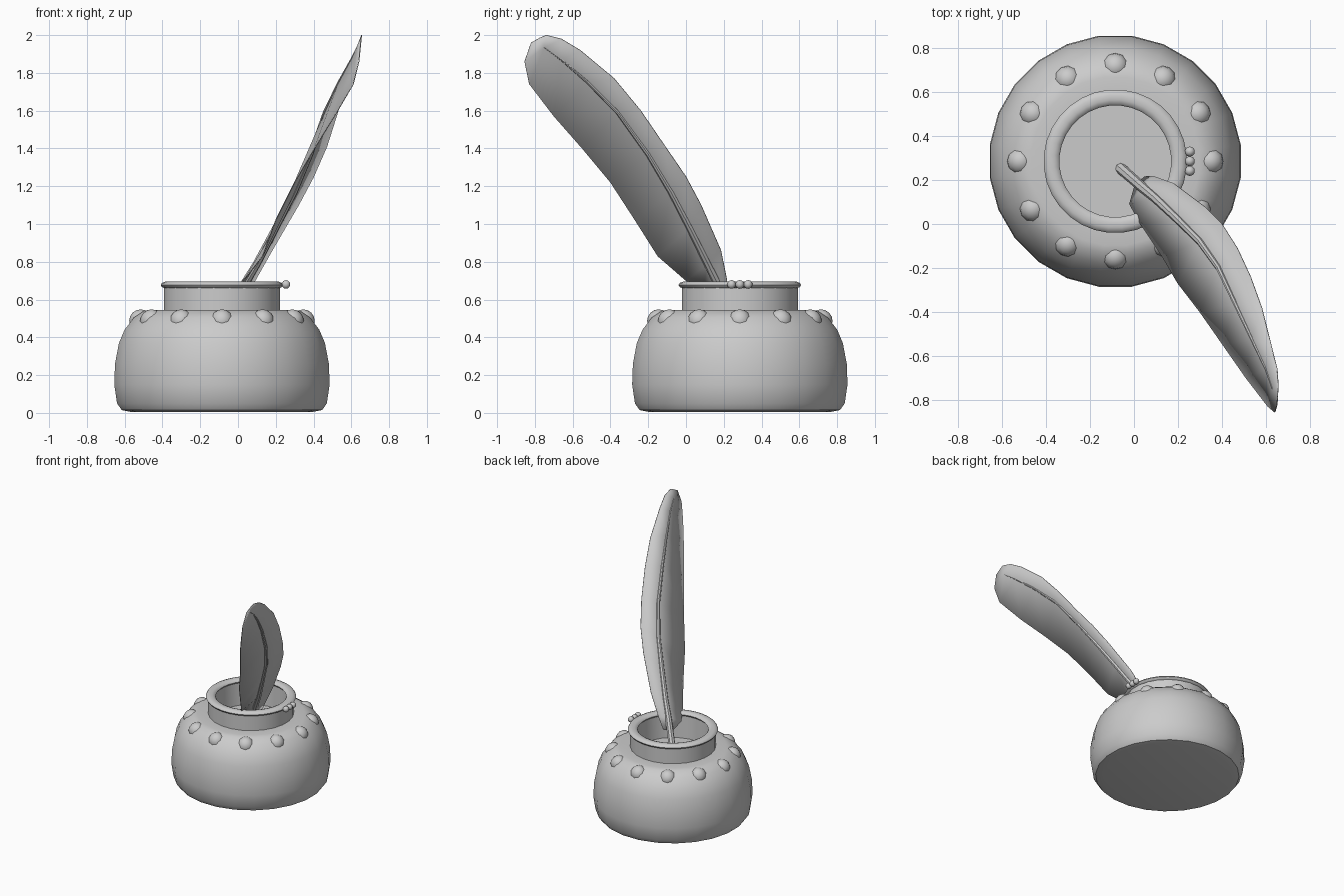
import bpy, bmesh, math
from mathutils import Vector, Matrix

if "Cube" in bpy.data.objects:
    bpy.data.objects.remove(bpy.data.objects["Cube"])

CX, CY = -0.085, 0.285


def finish(name, bm, angle=40):
    bmesh.ops.recalc_face_normals(bm, faces=bm.faces[:])
    me = bpy.data.meshes.new(name)
    bm.to_mesh(me)
    bm.free()
    ob = bpy.data.objects.new(name, me)
    bpy.context.collection.objects.link(ob)
    bpy.ops.object.select_all(action='DESELECT')
    ob.select_set(True)
    bpy.context.view_layer.objects.active = ob
    bpy.ops.object.shade_smooth_by_angle(angle=math.radians(angle))
    return ob


def lathe(name, profile, n, closed=False):
    bm = bmesh.new()
    rings = []
    for r, z in profile:
        if r == 0:
            rings.append([bm.verts.new((CX, CY, z))] * n)
        else:
            rings.append([bm.verts.new((CX + r * math.cos((k + .5) * math.tau / n),
                                        CY + r * math.sin((k + .5) * math.tau / n), z))
                          for k in range(n)])
    if closed:
        rings.append(rings[0])
    for a, b in zip(rings, rings[1:]):
        for k in range(n):
            q = [a[k], a[(k + 1) % n], b[(k + 1) % n], b[k]]
            bm.faces.new(list(dict.fromkeys(q)))
    return finish(name, bm)


def balls(name, centres, r, u, v):
    bm = bmesh.new()
    for c in centres:
        bmesh.ops.create_uvsphere(bm, u_segments=u, v_segments=v, radius=r,
                                  matrix=Matrix.Translation(c))
    return finish(name, bm, 60)


# Pot body with neck
lathe("pot", [(0, .004), (.48, .004), (.535, .015), (.56, .05), (.575, .15), (.571, .26),
              (.55, .37), (.52, .44), (.47, .505), (.42, .538), (.385, .545), (.31, .545),
              (.31, .675), (.265, .675), (.258, .49)], 24)

# Ink surface
lathe("ink", [(0, .49), (.258, .49)], 24)

# Rolled rim
lathe("rim", [(.29 + .036 * math.cos(i * math.tau / 10), .677 + .019 * math.sin(i * math.tau / 10))
              for i in range(10)], 32, closed=True)

# Shoulder beads
balls("shoulder_beads", [(CX + .43 * math.cos(i * math.tau / 12),
                          CY + .43 * math.sin(i * math.tau / 12), .487) for i in range(12)],
      .061, 12, 8)

# Three small beads on the rim
balls("rim_beads", [(.254, CY + d, .68) for d in (-.044, 0, .044)], .023, 10, 8)

# Feather vane: left edge, shaft line, right edge
rows = [((0, .16, .60), (.02, .19, .60), (.05, .215, .61)),
        ((-.02, .09, .645), (.04, .165, .69), (.09, .217, .70)),
        ((.03, 0, .70), (.10, .115, .79), (.18, .185, .86)),
        ((.13, -.15, .83), (.20, .02, .98), (.32, .08, 1.10)),
        ((.20, -.27, 1.02), (.30, -.08, 1.17), (.40, 0, 1.25)),
        ((.30, -.40, 1.22), (.385, -.20, 1.37), (.47, -.11, 1.41)),
        ((.405, -.55, 1.40), (.46, -.36, 1.59), (.53, -.24, 1.60)),
        ((.51, -.70, 1.57), (.535, -.52, 1.75), (.58, -.38, 1.77)),
        ((.61, -.83, 1.74), (.60, -.66, 1.87), (.625, -.56, 1.92)),
        ((.64, -.855, 1.86), (.63, -.75, 1.935), (.65, -.66, 1.98)),
        ((.65, -.82, 1.96), (.652, -.775, 1.985), (.655, -.74, 2.0))]
bm = bmesh.new()
grid = [[bm.verts.new(p) for p in row] for row in rows]
for a, b in zip(grid, grid[1:]):
    for k in range(2):
        bm.faces.new((a[k], a[k + 1], b[k + 1], b[k]))
vane = finish("feather_vane", bm, 60)
sol = vane.modifiers.new("thickness", 'SOLIDIFY')
sol.thickness = .005
sol.offset = 0

# Quill shaft: tapered tube following the vane's centre line
path = [Vector((-.075, .265, .45))] + [Vector(r[1]) for r in rows[1:10]]
bm = bmesh.new()
prev, n = None, 8
for i, p in enumerate(path):
    t = (path[min(i + 1, len(path) - 1)] - path[max(i - 1, 0)]).normalized()
    u = t.cross(Vector((1, 0, 0))).normalized()
    w = t.cross(u)
    rad = .026 - .022 * i / (len(path) - 1)
    ring = [bm.verts.new(p + rad * (u * math.cos(k * math.tau / n) + w * math.sin(k * math.tau / n)))
            for k in range(n)]
    if prev:
        for k in range(n):
            bm.faces.new((prev[k], prev[(k + 1) % n], ring[(k + 1) % n], ring[k]))
    else:
        bm.faces.new(ring)
    prev = ring
bm.faces.new(prev)
finish("quill_shaft", bm)
